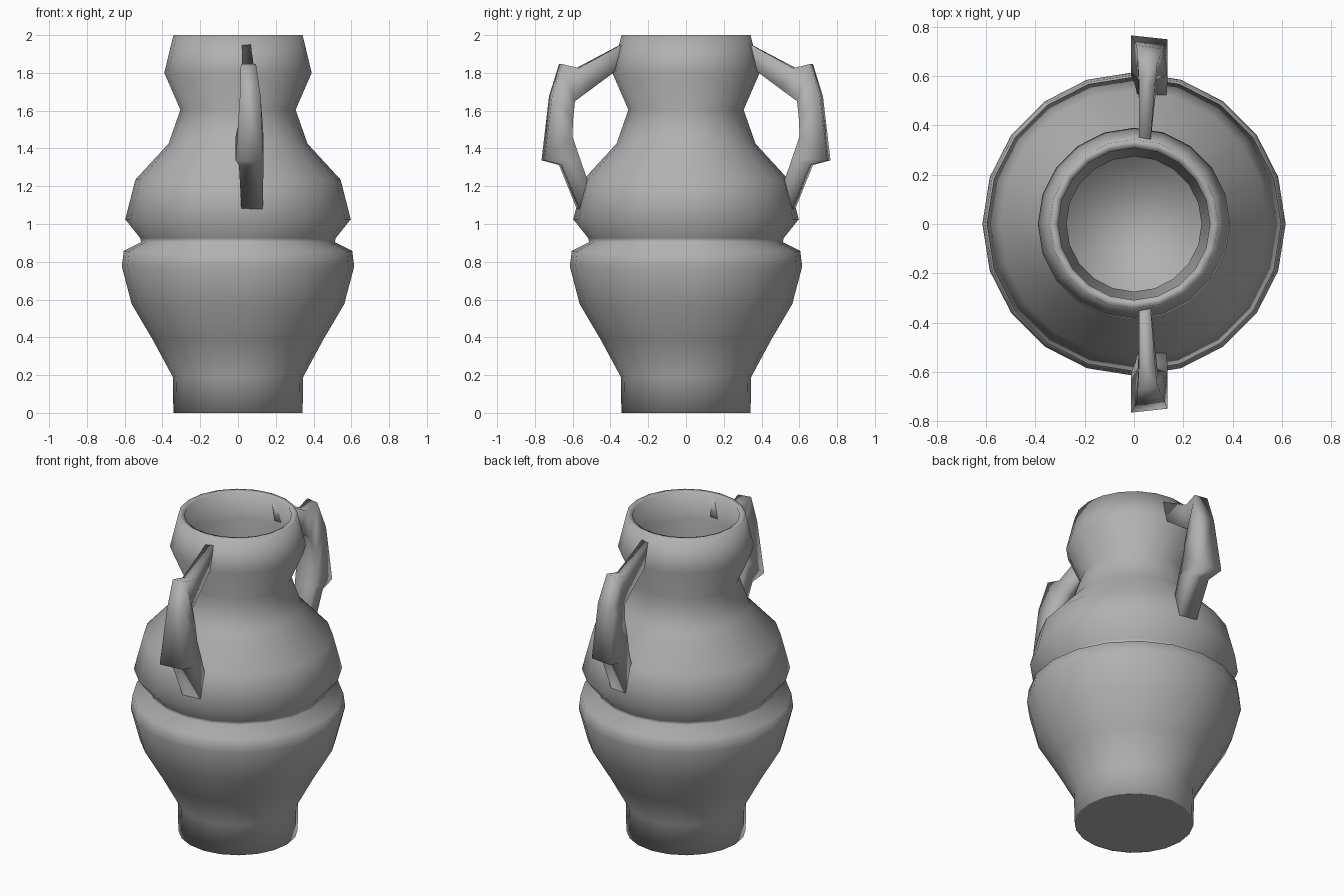
import bpy, bmesh, math

if "Cube" in bpy.data.objects:
    bpy.data.objects.remove(bpy.data.objects["Cube"])

SIDES = 20

clay = bpy.data.materials.new("grey_clay")
clay.diffuse_color = (.44, .44, .44, 1)
clay.use_nodes = True
clay.node_tree.nodes["Principled BSDF"].inputs["Base Color"].default_value = clay.diffuse_color


def make_object(name, bm, angle):
    bmesh.ops.recalc_face_normals(bm, faces=bm.faces[:])
    mesh = bpy.data.meshes.new(name)
    bm.to_mesh(mesh)
    bm.free()
    mesh.materials.append(clay)
    obj = bpy.data.objects.new(name, mesh)
    bpy.context.collection.objects.link(obj)
    bpy.ops.object.select_all(action='DESELECT')
    obj.select_set(True)
    bpy.context.view_layer.objects.active = obj
    bpy.ops.object.shade_smooth_by_angle(angle=math.radians(angle))
    return obj


def loft(bm, rings):
    for a, b in zip(rings, rings[1:]):
        n = len(a)
        for i in range(n):
            j = (i + 1) % n
            bm.faces.new((a[i], a[j], b[j], b[i]))
    bm.faces.new(rings[0])
    bm.faces.new(rings[-1])


# Vase body: outer wall up to the rim, then back down the inner wall.
# The first point is a narrow rounding ring under the foot.
outer = [(.335, 0), (.342, 0), (.345, .19), (.45, .385), (.563, .577),
         (.615, .775), (.605, .857), (.513, .903), (.517, .925), (.597, 1.025),
         (.543, 1.235), (.368, 1.425), (.305, 1.605), (.39, 1.80), (.342, 2.0)]
inner = [(.308, 1.995), (.357, 1.80), (.274, 1.605), (.342, 1.41),
         (.515, 1.215), (.563, 1.03), (.48, .935), (.48, .89), (.57, .83),
         (.583, .775), (.533, .59), (.42, .40), (.315, .20), (.31, .03)]

bm = bmesh.new()
rings = []
for r, z in outer + inner:
    rings.append([bm.verts.new((r * math.cos(2 * math.pi * i / SIDES),
                                r * math.sin(2 * math.pi * i / SIDES), z))
                  for i in range(SIDES)])
loft(bm, rings)
make_object("vase_body", bm, 120)

# Handles: each section is outer (y, z), inner (y, z), x range
sections = [
    ((.308, 1.970), (.338, 1.835), (.020, .065)),
    ((.574, 1.825), (.500, 1.715), (.020, .085)),
    ((.664, 1.847), (.588, 1.650), (.015, .095)),
    ((.717, 1.677), (.597, 1.560), (.010, .120)),
    ((.757, 1.337), (.602, 1.466), (-.012, .135)),
    ((.664, 1.312), (.562, 1.350), (.005, .135)),
    ((.555, 1.040), (.490, 1.140), (.020, .130)),
]
TILT = .008  # slight skew of the outer edge seen from above
for side, name in ((-1, "front_handle"), (1, "back_handle")):
    bm = bmesh.new()
    rings = []
    for k, ((yo, zo), (yi, zi), (x0, x1)) in enumerate(sections):
        t = TILT if k else 0
        rings.append([bm.verts.new(p) for p in (
            (x0, side * (yo + t), zo), (x1, side * (yo - t), zo),
            (x1, side * yi, zi), (x0, side * yi, zi))])
    loft(bm, rings)
    make_object(name, bm, 120)
